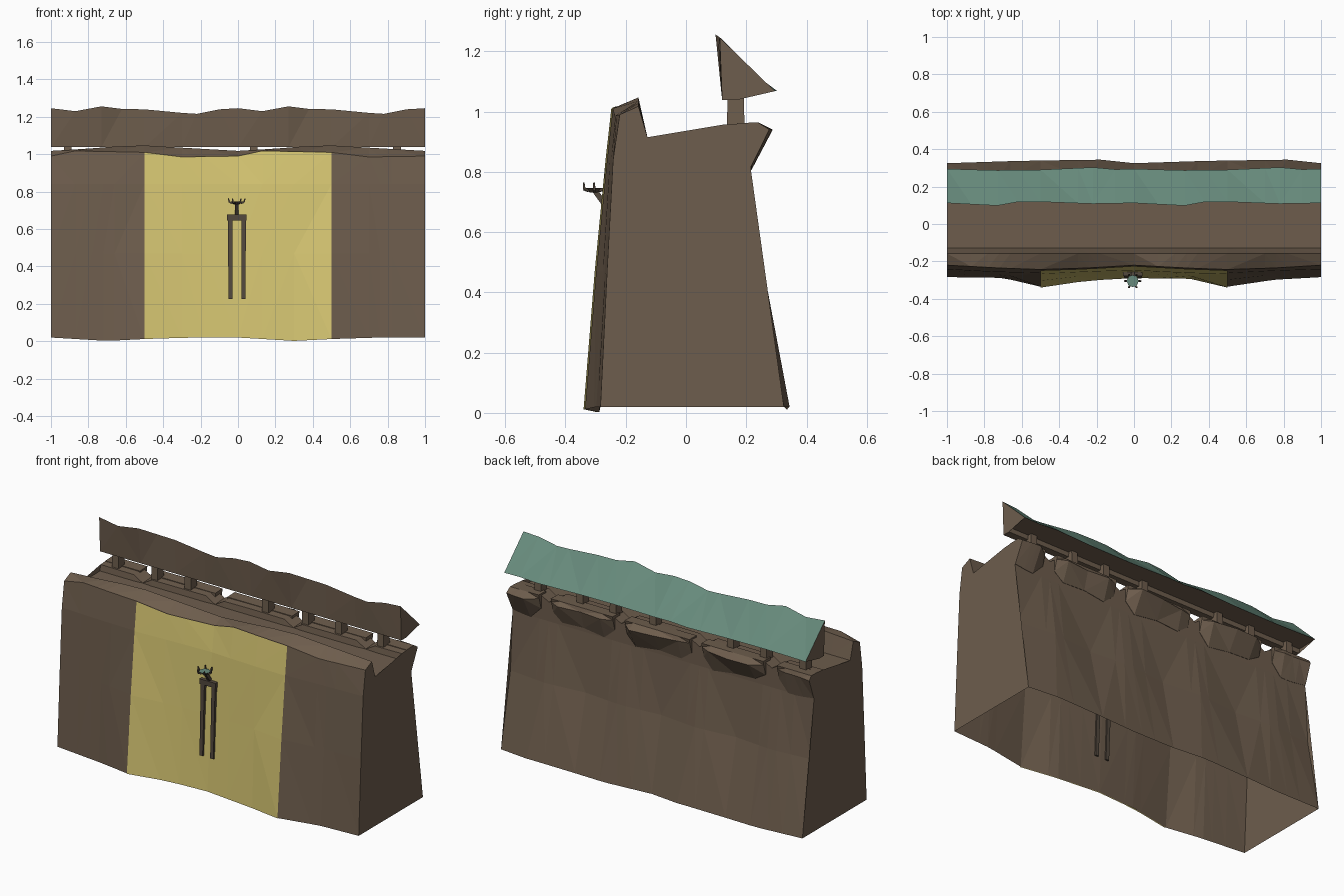
import bpy, bmesh, math
from mathutils import Vector

if "Cube" in bpy.data.objects:
    bpy.data.objects.remove(bpy.data.objects["Cube"])


def material(name, rgb):
    m = bpy.data.materials.new(name)
    m.diffuse_color = (*rgb, 1)
    m.use_nodes = True
    m.node_tree.nodes["Principled BSDF"].inputs["Base Color"].default_value = m.diffuse_color
    return m


STONE = material("brown stone", (0.155, 0.110, 0.074))
YELLOW = material("yellow panel", (0.68, 0.57, 0.17))
TEAL = material("teal roof", (0.135, 0.255, 0.200))
DARK = material("dark wood", (0.085, 0.065, 0.048))


def make(name, bm, *mats):
    bmesh.ops.recalc_face_normals(bm, faces=bm.faces)
    me = bpy.data.meshes.new(name)
    bm.to_mesh(me)
    bm.free()
    ob = bpy.data.objects.new(name, me)
    bpy.context.collection.objects.link(ob)
    for m in mats:
        me.materials.append(m)
    return ob


def loft(name, xs, profile, mats, closed=True, caps=True, painted=None):
    """Sweep a (y, z) profile, which may vary, along x; 'painted' edge gets slot 1."""
    bm = bmesh.new()
    rings = [[bm.verts.new((x, y, z)) for y, z in profile(x)] for x in xs]
    n = len(rings[0])
    for a, b in zip(rings, rings[1:]):
        for i in range(n if closed else n - 1):
            j = (i + 1) % n
            f = bm.faces.new((a[i], a[j], b[j], b[i]))
            f.material_index = 1 if i == painted else 0
    if caps:
        bm.faces.new(rings[0])
        bm.faces.new(rings[-1])
    bmesh.ops.triangulate(bm, faces=bm.faces[:])
    return make(name, bm, *mats)


def bar(name, p, q, wx, wy, mat, taper=1.0):
    """Four-sided bar between two points."""
    p, q = Vector(p), Vector(q)
    d = (q - p).normalized()
    u = d.cross(Vector((0, 1, 0)) if abs(d.y) < 0.8 else Vector((0, 0, 1))).normalized()
    v = d.cross(u)
    bm = bmesh.new()
    ends = []
    for c, s in ((p, 1), (q, taper)):
        ends.append([bm.verts.new(c + u * a * wx * s / 2 + v * b * wy * s / 2)
                     for a, b in ((-1, -1), (1, -1), (1, 1), (-1, 1))])
    bm.faces.new(ends[0])
    bm.faces.new(ends[1])
    for i in range(4):
        j = (i + 1) % 4
        bm.faces.new((ends[0][i], ends[0][j], ends[1][j], ends[1][i]))
    return make(name, bm, mat)


def wave(*pts):
    """Piecewise linear function repeating every unit of x."""
    pts = list(pts) + [(1, pts[0][1])]

    def f(x):
        u = (x + 1e-6) % 1
        for (a, va), (b, vb) in zip(pts, pts[1:]):
            if u <= b:
                return va + (vb - va) * (u - a) / (b - a)
    return f


# Uneven outlines, which repeat twice along the wall
base_z = wave((0, .02), (.3, .002), (.5, .012), (.75, .02))
front_base = wave((0, -.284), (.3, -.288), (.5, -.335), (.75, -.298))
front_mid = wave((0, -.262), (.3, -.272), (.5, -.298), (.75, -.27))
front_high = wave((0, -.242), (.25, -.256), (.5, -.262), (.75, -.25))
lip_y = wave((0, -.22), (.3, -.236), (.5, -.243), (.75, -.235))
lip_z = wave((0, .99), (.13, 1.018), (.5, 1.01), (.67, .985))
crest_z = wave((0, 1.018), (.2, 1.03), (.45, 1.05), (.7, 1.035))
back_base = wave((0, .325), (.4, .338), (.9, .345))
back_mid = wave((0, .236), (.25, .26), (.5, .237), (.75, .262))
back_top = wave((0, .962), (.22, .96), (.28, .925), (.34, .96), (.7, .962), (.76, .925), (.82, .96))


def front(x):
    return [(front_base(x), base_z(x)), (front_mid(x), .47),
            (front_high(x), .84), (lip_y(x), lip_z(x))]


def wall(x):
    return front(x) + [(-.158, crest_z(x)), (-.128, .915), (.12, .92),
                       (.125, back_top(x) - .005), (.215, back_top(x)),
                       (.215, .81), (back_mid(x), .46), (back_base(x), base_z(x) / 2 + .01)]


# Hollow wall with walkway and parapet, open underneath
steps = [0, .13, .22, .28, .34, .5, .7, .76, .82]
xs = [k + s for k in (-1, 0) for s in steps] + [1]
loft("wall", xs, wall, [STONE], closed=False)

# Thin yellow panel over the middle of the front
loft("front_panel", [-.5, -.3, -.18, 0, .13, .3, .5],
     lambda x: [(y - .005, z) for y, z in front(x)], [YELLOW], closed=False, caps=False)

# Overhanging rock ledges along the back, with tapered ends
for a, b in ((-1, -.77), (-.68, -.27), (-.19, .24), (.32, .73), (.81, 1)):
    def ledge(x, a=a, b=b):
        end = (x == a and a > -1) or (x == b and b < 1)
        out, low = (.235, .875) if end else (.268 + .02 * math.sin(9 * x), .82 + .015 * math.cos(11 * x))
        return [(.17, .962), (.24, .964), (out, .94), (.217, low), (.17, low)]
    loft("back_ledge", [a, a + .07, (a + b) / 2, b - .06, b], ledge, [STONE])

# Posts holding the roof
for x in (-.91, -.65, -.43, .085, .35, .57, .85):
    bar("roof_post", (x, .165, .93), (x, .165, 1.09), .045, .06, STONE, .85)

# Wedge roof, teal on its slope
ridge_z = wave((0, 1.246), (.13, 1.23), (.27, 1.256), (.38, 1.242), (.5, 1.24),
               (.7, 1.221), (.78, 1.216), (.9, 1.24))
ridge_y = wave((0, .112), (.27, .098), (.4, .122), (.78, .108))
eave_y = wave((0, .295), (.25, .287), (.5, .29), (.78, .303), (.9, .292))
roof_steps = [0, .13, .27, .38, .5, .7, .78, .9]
loft("roof", [k + s for k in (-1, 0) for s in roof_steps] + [1],
     lambda x: [(ridge_y(x), ridge_z(x)), (eave_y(x), 1.068), (.168, 1.064),
                (.165, 1.038), (.12, 1.038)],
     [STONE, TEAL], painted=0)

# Hanging rods and crossbar on the front
for x in (-.041, .03):
    bar("hanging_rod", (x, -.279, .225), (x, -.262, .66), .021, .026, DARK, 1.15)
bar("crossbar", (-.06, -.266, .662), (.046, -.266, .662), .03, .026, DARK)

# Bracket with a spiked fire bowl
bar("bracket_arm", (-.007, -.25, .665), (-.007, -.302, .737), .018, .018, DARK)
bm = bmesh.new()
bmesh.ops.create_cone(bm, cap_ends=True, segments=8, radius1=.014, radius2=.032, depth=.016)
bmesh.ops.translate(bm, verts=bm.verts, vec=(-.007, -.305, .739))
bm.normal_update()
for f in bm.faces:
    f.material_index = int(f.normal.z > .9)
make("bowl", bm, DARK, TEAL)
for i in range(6):
    c, s = math.cos(i * math.pi / 3), math.sin(i * math.pi / 3)
    root = (-.007 + .022 * c, -.305 + .022 * s, .738)
    bend = (-.007 + .038 * c, -.305 + .038 * s, .743)
    tip = (-.007 + .045 * c, -.305 + .04 * s, .764)
    bar("bowl_prong", root, bend, .009, .009, DARK)
    bar("bowl_prong_tip", bend, tip, .009, .009, DARK, .6)
